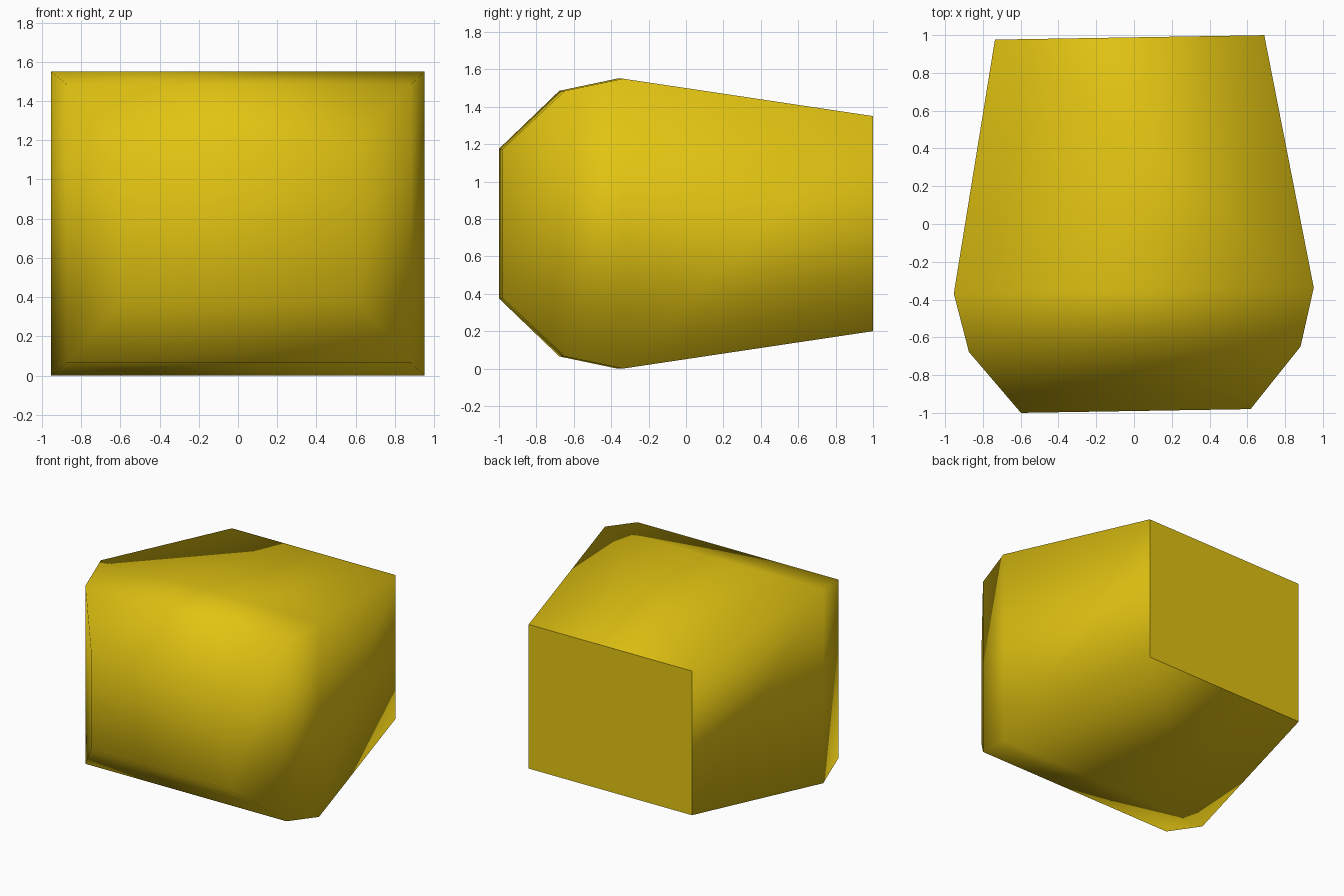
import bpy, bmesh

if "Cube" in bpy.data.objects:
    bpy.data.objects.remove(bpy.data.objects["Cube"])

# One flat yellow
yellow = bpy.data.materials.new("yellow")
yellow.diffuse_color = (0.76, 0.55, 0.006, 1)
yellow.use_nodes = True
yellow.node_tree.nodes["Principled BSDF"].inputs["Base Color"].default_value = yellow.diffuse_color

# Rectangular sections from front to back: y, half width, bottom z, top z
sections = [
    (-0.99, 0.608, 0.375, 1.175),
    (-0.663, 0.878, 0.065, 1.485),
    (-0.353, 0.953, 0.0, 1.55),
    (0.988, 0.713, 0.2, 1.35),
]

bm = bmesh.new()
rings = []
for y, w, lo, hi in sections:
    rings.append([bm.verts.new(p) for p in
                  ((-w, y, lo), (w, y, lo), (w, y, hi), (-w, y, hi))])

# Walls between neighbouring sections
for a, b in zip(rings, rings[1:]):
    for i in range(4):
        j = (i + 1) % 4
        bm.faces.new((a[i], b[i], b[j], a[j]))

# Front panel and flat back panel
bm.faces.new(rings[0])
back = bm.faces.new(rings[-1][::-1])
bmesh.ops.recalc_face_normals(bm, faces=bm.faces[:])

# Soft shading everywhere except the crisp back panel
for f in bm.faces:
    f.smooth = f is not back
for e in back.edges:
    e.smooth = False

mesh = bpy.data.meshes.new("block_body")
bm.to_mesh(mesh)
bm.free()
mesh.materials.append(yellow)

body = bpy.data.objects.new("block_body", mesh)
bpy.context.collection.objects.link(body)
body.location.x = -0.007
body.rotation_euler.z = 0.0165   # the body sits turned very slightly
